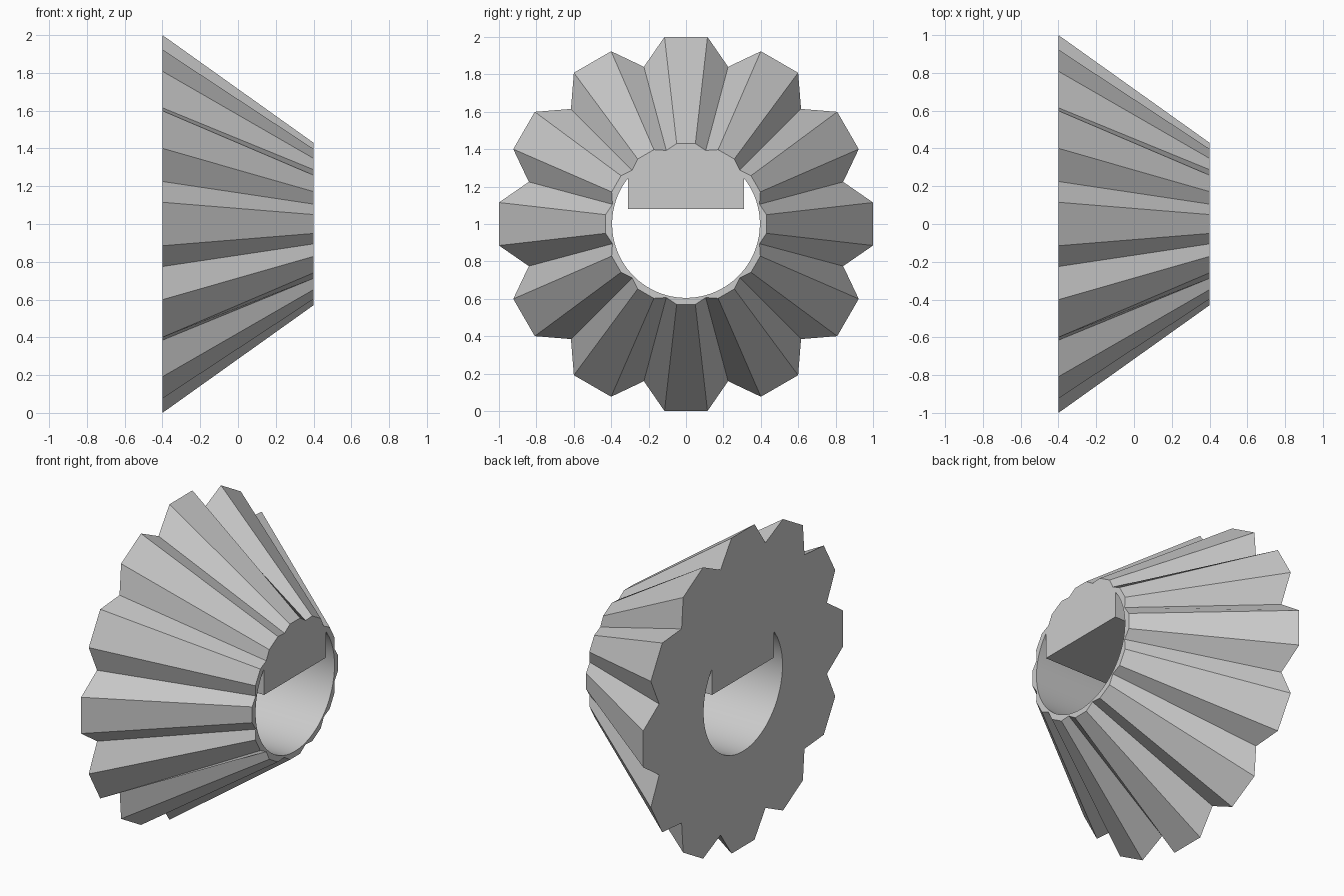
import bpy, bmesh
from math import sin, cos, pi, asin, sqrt

cube = bpy.data.objects.get("Cube")
if cube:
    bpy.data.objects.remove(cube, do_unlink=True)

TEETH = 12
HALF_LEN = 0.4
BORE = 0.395
KEY_HALF, KEY_Z = 0.31, 0.08


def gear_outline(flat, half_width, valley):
    """Flat-topped teeth with a single valley point between neighbours."""
    pts = []
    for i in range(TEETH):
        a = 2 * pi * i / TEETH
        for s in (-1, 1):
            pts.append((flat * cos(a) - s * half_width * sin(a),
                        flat * sin(a) + s * half_width * cos(a)))
        b = a + pi / TEETH
        pts.append((valley * cos(b), valley * sin(b)))
    return pts


def bore_outline(segments=64):
    """Round bore with a flat key hanging from its top."""
    start = pi - asin(sqrt(BORE**2 - KEY_HALF**2) / BORE)
    sweep = 3 * pi - 2 * start
    pts = [(BORE * cos(start + sweep * i / segments),
            BORE * sin(start + sweep * i / segments)) for i in range(segments + 1)]
    return pts + [(KEY_HALF, KEY_Z), (-KEY_HALF, KEY_Z)]


def add_loop(bm, pts, x):
    verts = [bm.verts.new((x, y, z + 1)) for y, z in pts]
    edges = [bm.edges.new((v, verts[(i + 1) % len(verts)])) for i, v in enumerate(verts)]
    return verts, edges


def bridge(bm, a, b):
    for i in range(len(a)):
        j = (i + 1) % len(a)
        bm.faces.new((a[i], a[j], b[j], b[i]))


bm = bmesh.new()
# Tapered toothed shell
big, big_edges = add_loop(bm, gear_outline(1.0, 0.115, 0.87), -HALF_LEN)
small, small_edges = add_loop(bm, gear_outline(0.43, 0.05, 0.407), HALF_LEN)
# Keyed bore
bore_a, bore_a_edges = add_loop(bm, bore_outline(), -HALF_LEN)
bore_b, bore_b_edges = add_loop(bm, bore_outline(), HALF_LEN)
# End caps
for edges in (big_edges + bore_a_edges, small_edges + bore_b_edges):
    bmesh.ops.triangle_fill(bm, edges=edges, use_beauty=True, use_dissolve=False)
bridge(bm, big, small)
bridge(bm, bore_a, bore_b)
bmesh.ops.recalc_face_normals(bm, faces=bm.faces)

mesh = bpy.data.meshes.new("bevel_gear")
bm.to_mesh(mesh)
bm.free()
gear = bpy.data.objects.new("bevel_gear", mesh)
bpy.context.collection.objects.link(gear)

# Plain grey metal
grey = bpy.data.materials.new("plain_grey")
grey.use_nodes = True
color = (0.6, 0.6, 0.6, 1)
grey.diffuse_color = color
grey.node_tree.nodes["Principled BSDF"].inputs["Base Color"].default_value = color
mesh.materials.append(grey)

bpy.ops.object.select_all(action="DESELECT")
gear.select_set(True)
bpy.context.view_layer.objects.active = gear
bpy.ops.object.shade_smooth_by_angle(angle=pi / 9)
